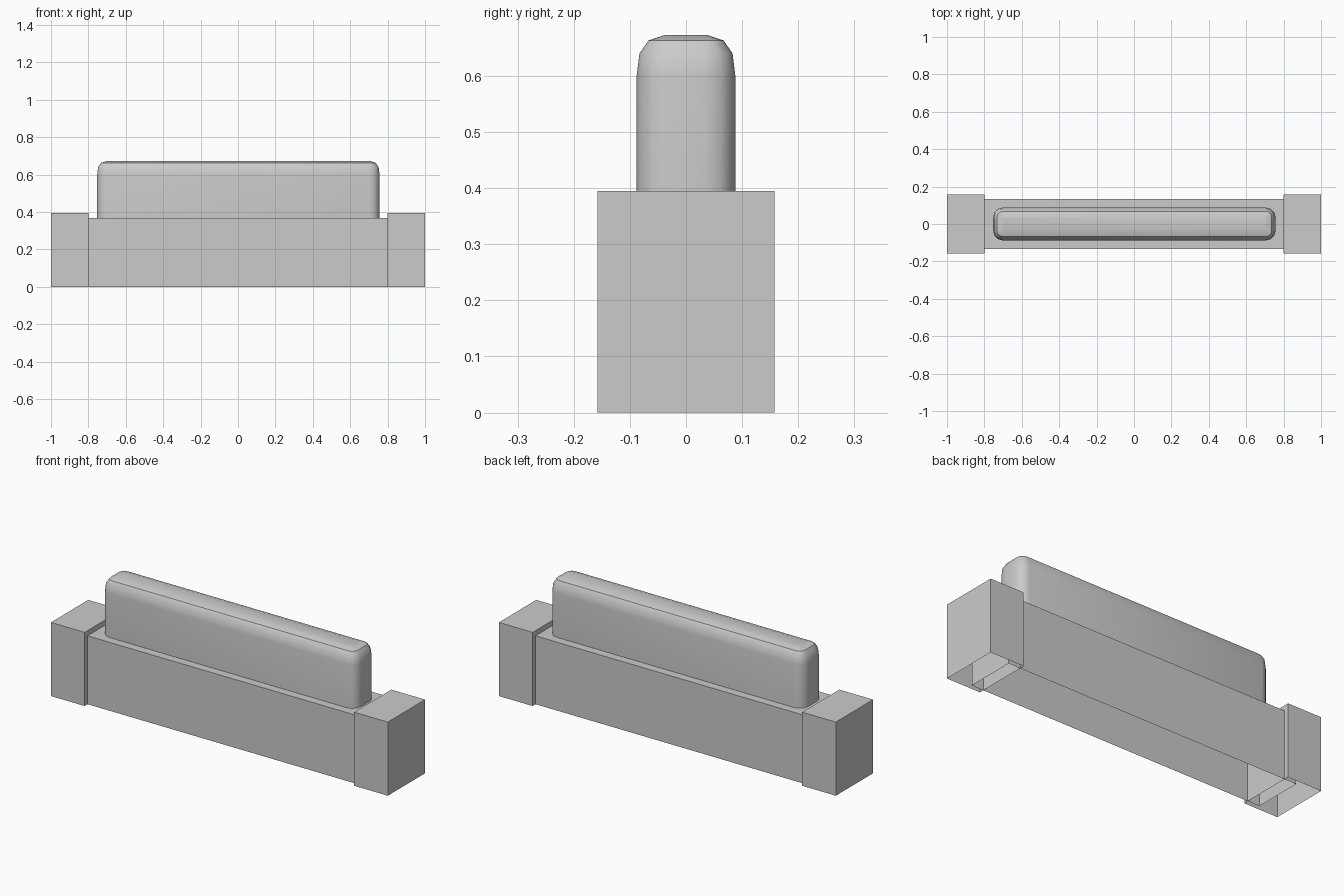
import bpy, bmesh, math

if "Cube" in bpy.data.objects:
    bpy.data.objects.remove(bpy.data.objects["Cube"])


def make_object(name, bm):
    mesh = bpy.data.meshes.new(name)
    bmesh.ops.recalc_face_normals(bm, faces=bm.faces)
    bm.to_mesh(mesh)
    bm.free()
    obj = bpy.data.objects.new(name, mesh)
    bpy.context.collection.objects.link(obj)
    return obj


def open_box(name, x0, x1, half_y, height):
    """Thin-shelled box standing on the ground without a bottom face."""
    bm = bmesh.new()
    bmesh.ops.create_cube(bm, size=1)
    for v in bm.verts:
        v.co.x = x1 if v.co.x > 0 else x0
        v.co.y = math.copysign(half_y, v.co.y)
        v.co.z = height if v.co.z > 0 else 0
    bmesh.ops.recalc_face_normals(bm, faces=bm.faces)
    floor = [f for f in bm.faces if f.calc_center_median().z < 1e-4]
    obj = None
    bmesh.ops.delete(bm, geom=floor, context='FACES_ONLY')
    return make_object(name, bm)


def rounded_rect(hx, hy, r, segs=3):
    """Outline of a rectangle with rounded corners."""
    pts = []
    for q, (sx, sy) in enumerate([(1, 1), (-1, 1), (-1, -1), (1, -1)]):
        for i in range(segs + 1):
            a = math.pi / 2 * (q + i / segs)
            pts.append((sx * (hx - r) + r * math.cos(a),
                        sy * (hy - r) + r * math.sin(a)))
    return pts


# Long base, its ends reaching inside the posts
open_box("base", -0.87, 0.87, 0.133, 0.367)

# End posts
for side, x0, x1 in (("left", -1.0, -0.8), ("right", 0.8, 1.0)):
    open_box(side + "_post", x0, x1, 0.158, 0.395)

# Rounded upper block: stacked outlines of (height, inset)
bm = bmesh.new()
rings = []
for z, inset in [(0.36, 0), (0.60, 0), (0.64, 0.005), (0.663, 0.021), (0.673, 0.051)]:
    outline = rounded_rect(0.755 - inset, 0.088 - inset, max(0.052 - inset, 0.004))
    rings.append([bm.verts.new((x + 0.002, y, z)) for x, y in outline])
for low, high in zip(rings, rings[1:]):
    n = len(low)
    for i in range(n):
        j = (i + 1) % n
        bm.faces.new((low[i], low[j], high[j], high[i]))
bm.faces.new(rings[-1])
block = make_object("rounded_top_block", bm)
bpy.context.view_layer.objects.active = block
block.select_set(True)
bpy.ops.object.shade_smooth_by_angle(angle=math.radians(35))
